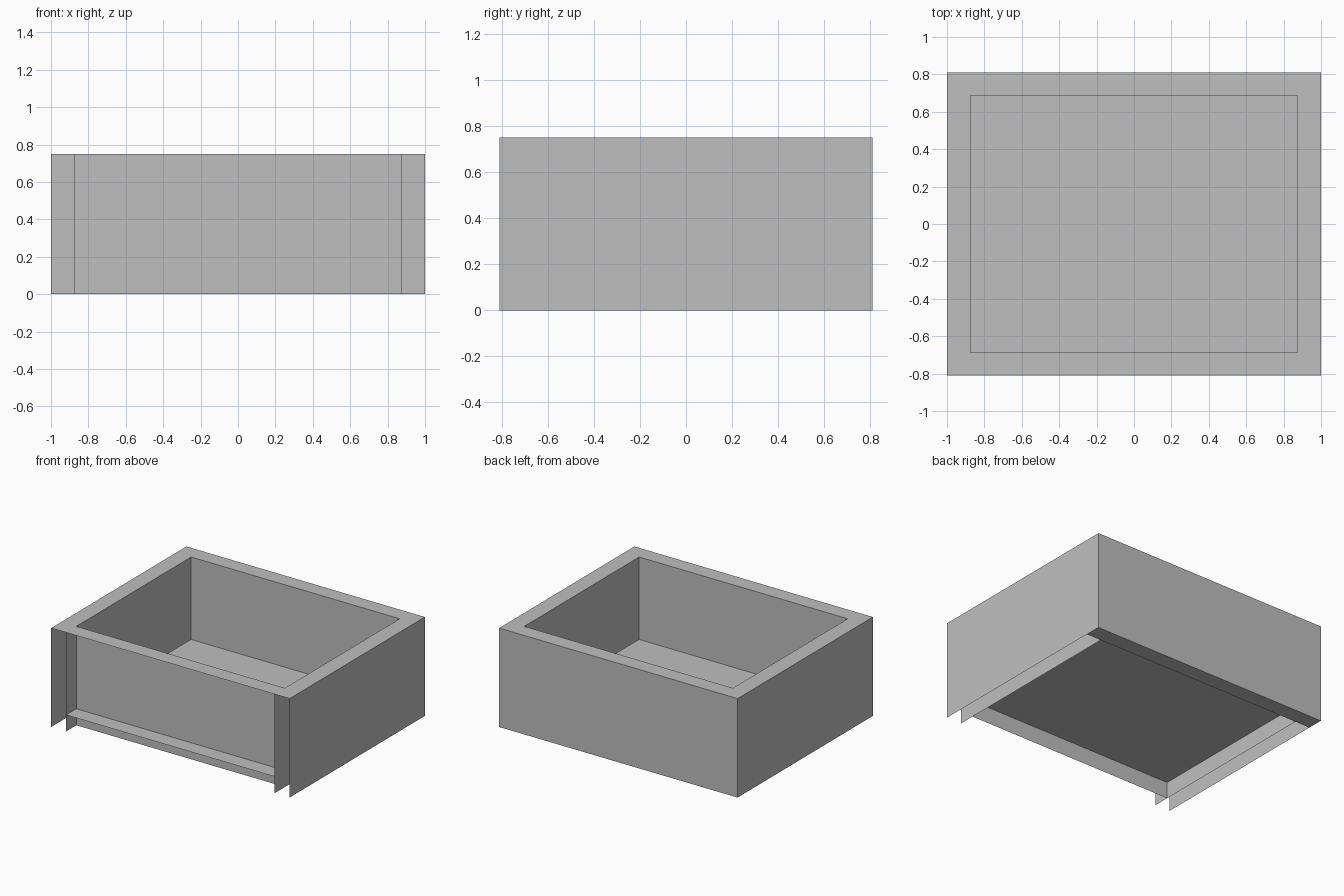
import bpy

cube = bpy.data.objects.get("Cube")
if cube:
    bpy.data.objects.remove(cube, do_unlink=True)

# Outer and inner extents of the open box
X, Y, TOP = 1.0, 0.81, 0.75
IX, IY, FLOOR = 0.875, 0.688, 0.125

grey = bpy.data.materials.new("plain_grey")
grey.use_nodes = True
COLOUR = (0.52, 0.52, 0.52, 1)
grey.diffuse_color = COLOUR
grey.node_tree.nodes["Principled BSDF"].inputs["Base Color"].default_value = COLOUR


def build(name, verts, faces):
    mesh = bpy.data.meshes.new(name)
    mesh.from_pydata(verts, [], faces)
    mesh.materials.append(grey)
    obj = bpy.data.objects.new(name, mesh)
    bpy.context.collection.objects.link(obj)
    return obj


def level_sheet(name, x, y0, y1, z, up=True):
    """Horizontal panel facing up or down."""
    corners = [(-x, y0, z), (x, y0, z), (x, y1, z), (-x, y1, z)]
    return build(name, corners if up else corners[::-1], [(0, 1, 2, 3)])


def cross_sheet(name, x, y, front):
    """Upright panel across the box, facing front or back."""
    corners = [(-x, y, 0), (x, y, 0), (x, y, TOP), (-x, y, TOP)]
    return build(name, corners if front else corners[::-1], [(0, 1, 2, 3)])


def side_sheet(name, x, y0, y1, facing):
    """Upright panel along the side, facing +x or -x."""
    corners = [(x, y0, 0), (x, y1, 0), (x, y1, TOP), (x, y0, TOP)]
    return build(name, corners if facing > 0 else corners[::-1], [(0, 1, 2, 3)])


# Side walls: outer skin and inner lining, open at the front and below
for side, s in (("left", 1), ("right", -1)):
    side_sheet(side + "_outer_wall", s * X, -Y, Y, s)
    side_sheet(side + "_inner_wall", s * IX, -Y, IY, -s)

# Back wall: outer skin, inner lining and closed underside
cross_sheet("back_outer_wall", X, Y, False)
cross_sheet("back_inner_wall", X, IY, True)
level_sheet("back_wall_underside", X, IY, Y, 0, up=False)

# Recessed front panel and the floor, which runs forward as a ledge
cross_sheet("front_panel", IX, -IY, True)
level_sheet("floor", IX, -Y, IY, FLOOR)

# Flat rim around the top opening
outer = [(-X, -Y, TOP), (X, -Y, TOP), (X, Y, TOP), (-X, Y, TOP)]
inner = [(-IX, -IY, TOP), (IX, -IY, TOP), (IX, IY, TOP), (-IX, IY, TOP)]
build("top_rim", outer + inner,
      [(i, (i + 1) % 4, (i + 1) % 4 + 4, i + 4) for i in range(4)])
